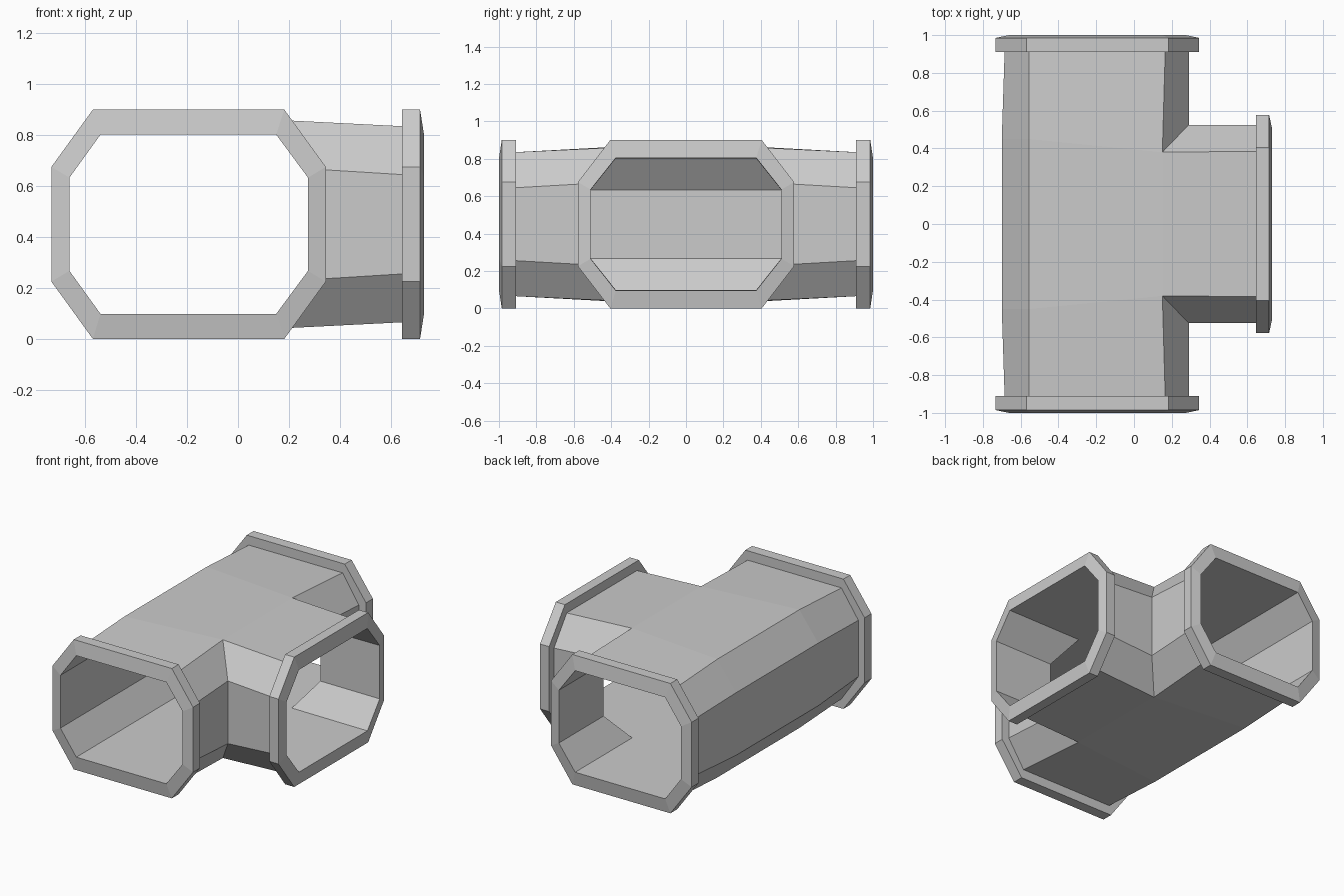
import bpy, bmesh

if "Cube" in bpy.data.objects:
    bpy.data.objects.remove(bpy.data.objects["Cube"])

ZC = 0.45                      # height of the pipe axes
bm = bmesh.new()


def octagon(a, b, c, d, h, hf):
    """Eight (across, z) points: a/d outer sides, b/c ends of the top flat."""
    return [(a, ZC + hf), (b, ZC + h), (c, ZC + h), (d, ZC + hf),
            (d, ZC - hf), (c, ZC - h), (b, ZC - h), (a, ZC - hf)]


def main_ring(sec, y):
    return [bm.verts.new((x, y, z)) for x, z in sec]


def branch_ring(sec, x):
    return [bm.verts.new((x, y, z)) for y, z in sec]


def loft(r1, r2, edges=range(8)):
    for i in edges:
        j = (i + 1) % 8
        bm.faces.new((r1[i], r1[j], r2[j], r2[i]))


def tee(end, mid, side, side_end, y_end, x_end):
    """T-shaped octagonal skin; returns its three open end rings."""
    near, ends = {}, []
    for s in (1, -1):
        r = []
        for i, (x, z) in enumerate(mid):
            y = side[i][0] if 2 <= i <= 5 else 0.45
            r.append(bm.verts.new((x, s * y, z)))
        near[s] = r
        e = main_ring(end, s * y_end)
        loft(e, r)
        ends.append(e)
    p, n = near[1], near[-1]
    loft(p, n, (5, 6, 7, 0, 1))
    joint = [n[3], n[2], p[2], p[3], p[4], p[5], n[5], n[4]]
    b = branch_ring(side_end, x_end)
    loft(joint, b)
    return ends + [b]


# Outer pipe skin, slightly swollen at the middle
side = octagon(-0.525, -0.385, 0.385, 0.525, 0.385, 0.195)
outer = tee(octagon(-0.685, -0.555, 0.165, 0.29, 0.385, 0.195),
            octagon(-0.70, -0.555, 0.15, 0.29, 0.41, 0.217),
            octagon(-0.525, -0.38, 0.38, 0.525, 0.41, 0.217),
            side, 0.91, 0.645)

# Inner bore
bore = octagon(-0.662, -0.54, 0.15, 0.275, 0.352, 0.183)
side_bore = octagon(-0.51, -0.375, 0.375, 0.51, 0.355, 0.185)
inner = tee(bore, bore, side_bore, side_bore, 1.0, 0.73)

# Flanges joining the outer skin to the bore at each mouth
main_fl = octagon(-0.733, -0.57, 0.182, 0.345, 0.45, 0.225)
side_fl = octagon(-0.578, -0.405, 0.405, 0.578, 0.45, 0.225)
flanges = [(main_ring(main_fl, 0.91), main_ring(main_fl, 0.985)),
           (main_ring(main_fl, -0.91), main_ring(main_fl, -0.985)),
           (branch_ring(side_fl, 0.645), branch_ring(side_fl, 0.715))]
for o, (back, front), i in zip(outer, flanges, inner):
    loft(o, back)
    loft(back, front)
    loft(front, i)

bmesh.ops.recalc_face_normals(bm, faces=bm.faces)
mesh = bpy.data.meshes.new("tee_pipe")
bm.to_mesh(mesh)
bm.free()
pipe = bpy.data.objects.new("tee_pipe", mesh)
bpy.context.collection.objects.link(pipe)
